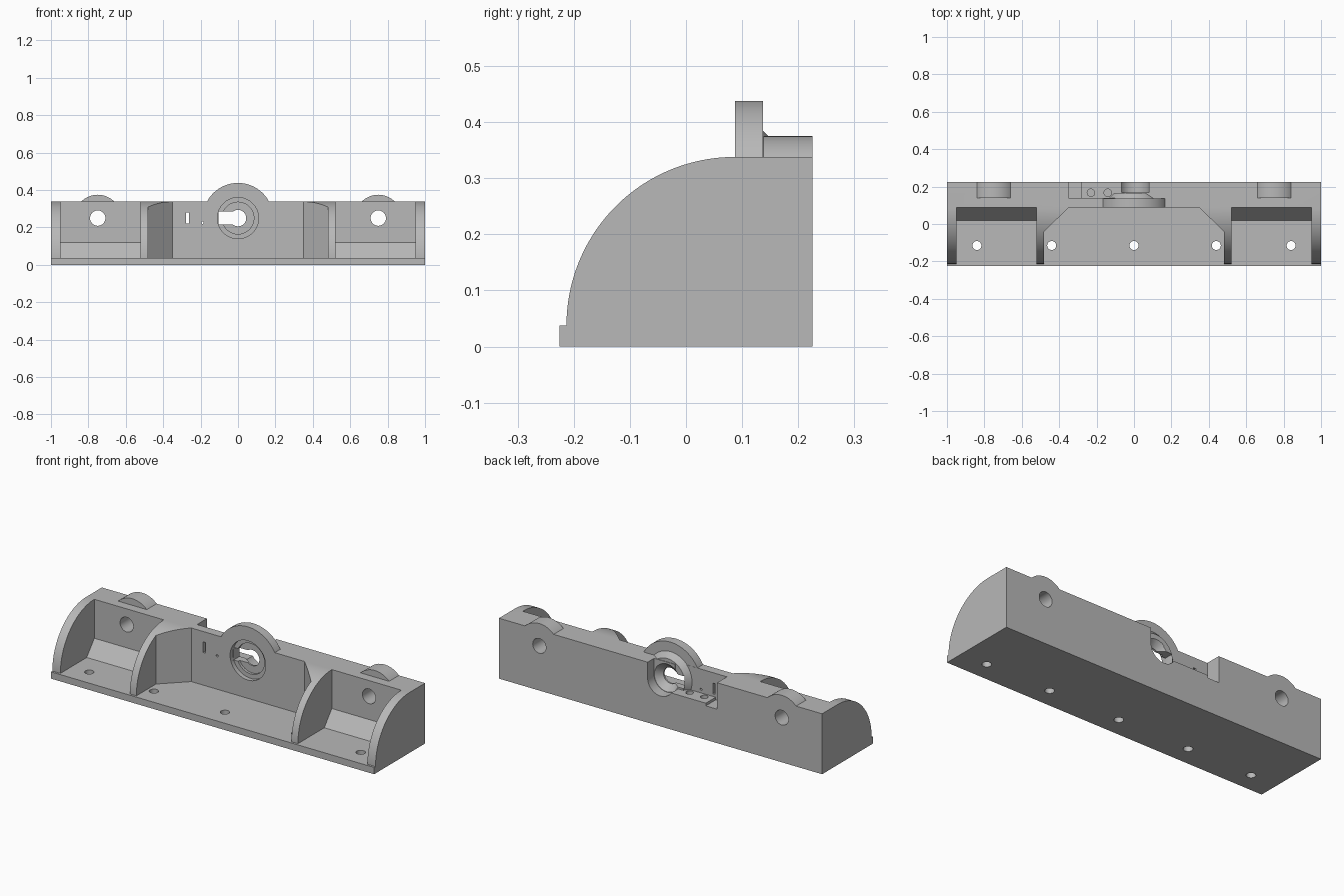
import bpy, bmesh, math
from mathutils import Matrix

cube = bpy.data.objects.get("Cube")
if cube:
    bpy.data.objects.remove(cube, do_unlink=True)

grey = bpy.data.materials.new("light_grey")
grey.use_nodes = True
colour = (0.48, 0.48, 0.48, 1)
grey.diffuse_color = colour
grey.node_tree.nodes["Principled BSDF"].inputs["Base Color"].default_value = colour

FLOOR, WALL_Y, REAR_Y, BACK, TOP, AXIS_Z = 0.038, 0.087, 0.138, 0.225, 0.338, 0.25


def make_object(name, bm):
    bmesh.ops.recalc_face_normals(bm, faces=bm.faces)
    mesh = bpy.data.meshes.new(name)
    bm.to_mesh(mesh)
    bm.free()
    mesh.materials.append(grey)
    obj = bpy.data.objects.new(name, mesh)
    bpy.context.collection.objects.link(obj)
    return obj


def prism(name, points, axis, a, b):
    """Extrude a 2D outline along one axis from a to b."""
    def place(u, v, w):
        return {"x": (w, u, v), "y": (u, w, v), "z": (u, v, w)}[axis]
    bm = bmesh.new()
    face = bm.faces.new([bm.verts.new(place(u, v, a)) for u, v in points])
    moved = bmesh.ops.extrude_face_region(bm, geom=[face])["geom"]
    verts = [g for g in moved if isinstance(g, bmesh.types.BMVert)]
    bmesh.ops.translate(bm, verts=verts, vec=place(0, 0, b - a))
    return make_object(name, bm)


def box(name, x0, x1, y0, y1, z0, z1):
    return prism(name, [(x0, y0), (x1, y0), (x1, y1), (x0, y1)], "z", z0, z1)


def frustum(name, x, z, y0, y1, r0, r1=None, upright_y=None, sides=64):
    """Round part along y, or along z from y0 to y1 when upright_y is given."""
    bm = bmesh.new()
    bmesh.ops.create_cone(bm, cap_ends=True, segments=sides, radius1=r0,
                          radius2=r0 if r1 is None else r1, depth=y1 - y0)
    mid = (y0 + y1) / 2
    if upright_y is None:
        bm.transform(Matrix.Translation((x, mid, z)) @ Matrix.Rotation(-math.pi / 2, 4, "X"))
    else:
        bm.transform(Matrix.Translation((x, upright_y, mid)))
    return make_object(name, bm)


def combine(obj, other, operation):
    mod = obj.modifiers.new("shape", "BOOLEAN")
    mod.object, mod.operation, mod.solver = other, operation, "EXACT"
    graph = bpy.context.evaluated_depsgraph_get()
    mesh = bpy.data.meshes.new_from_object(obj.evaluated_get(graph))
    obj.modifiers.clear()
    obj.data = mesh
    bpy.data.objects.remove(other, do_unlink=True)


# Solid body: quarter-round side outline with a low front lip
RADIUS = 0.3
outline = [(BACK, 0), (BACK, TOP)]
for i in range(49):
    t = math.pi / 2 * (1 - i / 48)
    outline.append((WALL_Y - RADIUS * math.cos(t), FLOOR + RADIUS * math.sin(t)))
outline += [(-BACK, FLOOR), (-BACK, 0)]
body = prism("bracket_body", outline, "x", -1, 1)

# End bays with a sloped foot, and a middle bay with angled corners
bay = [(-0.3, FLOOR), (0.02, FLOOR), (WALL_Y, 0.12), (WALL_Y, 0.5), (-0.3, 0.5)]
for a, b in ((-0.95, -0.52), (0.52, 0.95)):
    combine(body, prism("end_bay", bay, "x", a, b), "DIFFERENCE")
half = [(0.48, -0.3), (0.48, -0.04), (0.35, WALL_Y)]
middle = half + [(-x, y) for x, y in reversed(half)]
combine(body, prism("middle_bay", middle, "z", FLOOR, 0.5), "DIFFERENCE")

# Open pocket at the rear, with a deeper end
combine(body, box("rear_pocket", -0.35, -0.05, REAR_Y, 0.3, 0.205, 0.5), "DIFFERENCE")
combine(body, box("pocket_end", -0.35, -0.28, REAR_Y, 0.3, 0.19, 0.3), "DIFFERENCE")

# Rear bosses, central ring and its tapered rear collar
for x in (-0.75, 0.75):
    combine(body, frustum("boss", x, AXIS_Z, REAR_Y, BACK, 0.125), "UNION")
combine(body, frustum("ring", 0, AXIS_Z, WALL_Y, 0.137, 0.188), "UNION")
combine(body, frustum("collar", 0, AXIS_Z, 0.13, 0.165, 0.142, 0.107), "UNION")

# Central opening: stepped front, round bore, side slot and flared rear
combine(body, frustum("front_step", 0, AXIS_Z, 0.05, 0.112, 0.11), "DIFFERENCE")
combine(body, frustum("inner_step", 0, AXIS_Z, 0.1, 0.126, 0.085), "DIFFERENCE")
combine(body, frustum("bore", 0, AXIS_Z, 0.1, 0.3, 0.044), "DIFFERENCE")
combine(body, frustum("flare", 0, AXIS_Z, 0.134, 0.17, 0.042, 0.08), "DIFFERENCE")
channel = [(-0.08, 0.5), (0.08, 0.5)]
for i in range(33):
    t = math.pi * i / 32
    channel.append((0.08 * math.cos(t), AXIS_Z - 0.08 * math.sin(t)))
channel = channel[:1] + channel[1:]
combine(body, prism("rear_channel", channel, "y", 0.168, 0.3), "DIFFERENCE")
combine(body, box("side_slot", -0.105, 0, 0.1, 0.19, 0.215, 0.285), "DIFFERENCE")

# Narrow slit and pin hole through the wall
combine(body, box("slit", -0.277, -0.263, 0.05, 0.2, 0.22, 0.28), "DIFFERENCE")
combine(body, frustum("pin_hole", -0.19, 0.225, 0.05, 0.2, 0.006, sides=16), "DIFFERENCE")

# Mounting holes in the bosses, base and pocket floor
for x in (-0.75, 0.75):
    combine(body, frustum("boss_hole", x, AXIS_Z, 0, 0.3, 0.041), "DIFFERENCE")
for x in (-0.84, -0.44, 0, 0.44, 0.84):
    combine(body, frustum("base_hole", x, 0, -0.1, 0.1, 0.024, upright_y=-0.115, sides=32),
            "DIFFERENCE")
for x in (-0.23, -0.14):
    combine(body, frustum("floor_hole", x, 0, 0.16, 0.3, 0.02, upright_y=0.167, sides=32),
            "DIFFERENCE")

# Smooth the round surfaces, keeping edges sharp
bpy.ops.object.select_all(action="DESELECT")
body.select_set(True)
bpy.context.view_layer.objects.active = body
bpy.ops.object.shade_smooth_by_angle(angle=math.radians(25))
